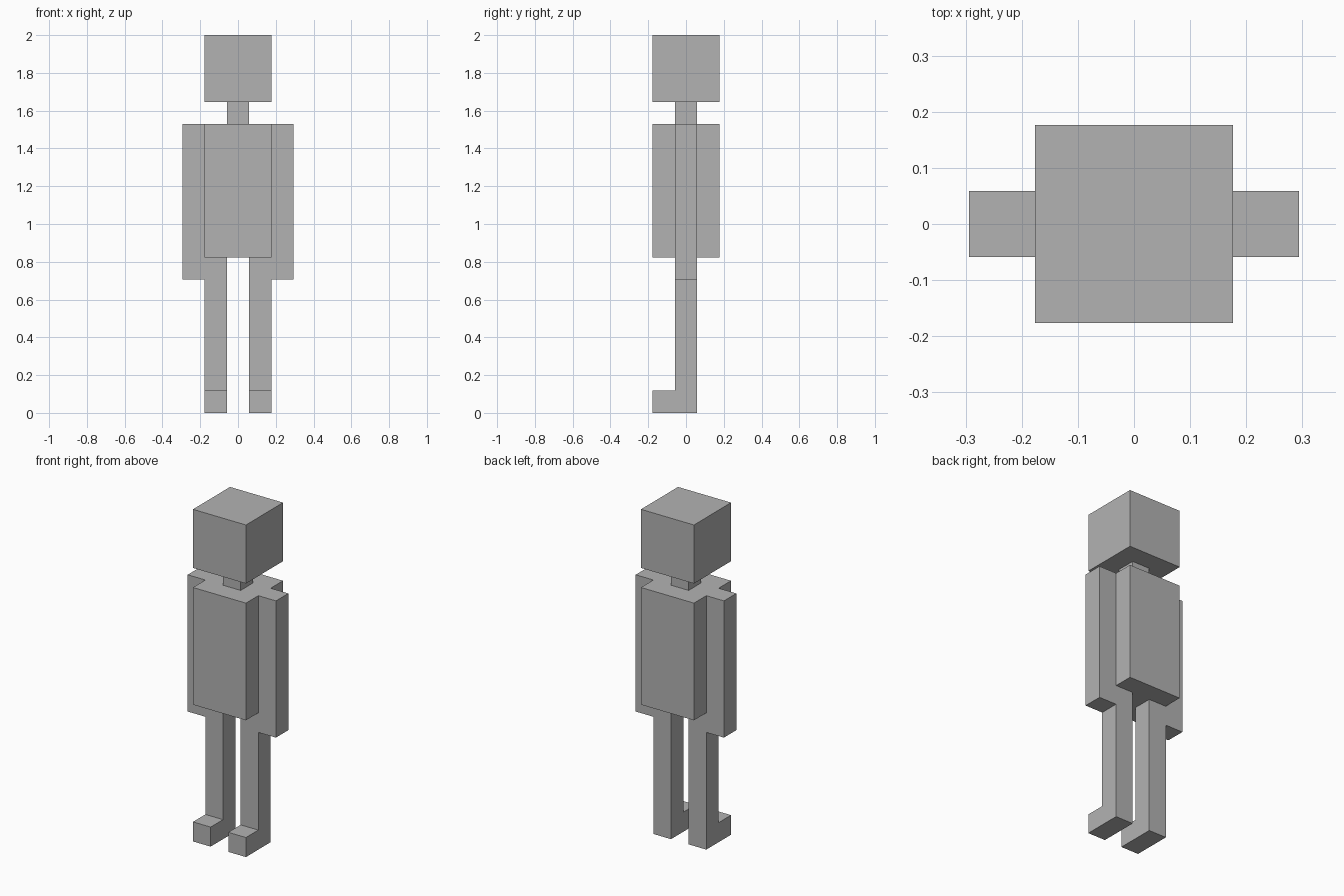
import bpy
import bmesh

cube = bpy.data.objects.get("Cube")
if cube:
    bpy.data.objects.remove(cube, do_unlink=True)

U = 2 / 34  # one block unit; the figure is 34 units tall

grey = bpy.data.materials.new("plain grey")
grey.use_nodes = True
colour = (0.45, 0.45, 0.45, 1)
grey.diffuse_color = colour
grey.node_tree.nodes["Principled BSDF"].inputs["Base Color"].default_value = colour


def prism(name, profile, x0, x1):
    """Extrude a (y, z) profile along x, all in block units."""
    bm = bmesh.new()
    face = bm.faces.new([bm.verts.new((x0 * U, y * U, z * U)) for y, z in profile])
    side = bmesh.ops.extrude_face_region(bm, geom=[face])
    verts = [v for v in side["geom"] if isinstance(v, bmesh.types.BMVert)]
    bmesh.ops.translate(bm, verts=verts, vec=((x1 - x0) * U, 0, 0))
    bmesh.ops.recalc_face_normals(bm, faces=bm.faces)
    mesh = bpy.data.meshes.new(name)
    bm.to_mesh(mesh)
    bm.free()
    mesh.materials.append(grey)
    obj = bpy.data.objects.new(name, mesh)
    bpy.context.collection.objects.link(obj)
    return obj


def box(name, x0, x1, depth, z0, z1):
    """Box centred on y = 0 with the given half depth."""
    return prism(name, [(-depth, z0), (depth, z0), (depth, z1), (-depth, z1)], x0, x1)


# Head, neck and torso
box("head", -3, 3, 3, 28, 34)
box("neck", -1, 1, 1, 26, 28)
box("torso", -3, 3, 3, 14, 26)

# Arms, and legs with the foot as one L-shaped profile
leg_profile = [(-3, 0), (1, 0), (1, 14), (-1, 14), (-1, 2), (-3, 2)]
for side, s in (("left", 1), ("right", -1)):
    box(side + "_arm", 3 * s, 5 * s, 1, 12, 26)
    prism(side + "_leg", leg_profile, s, 3 * s)
